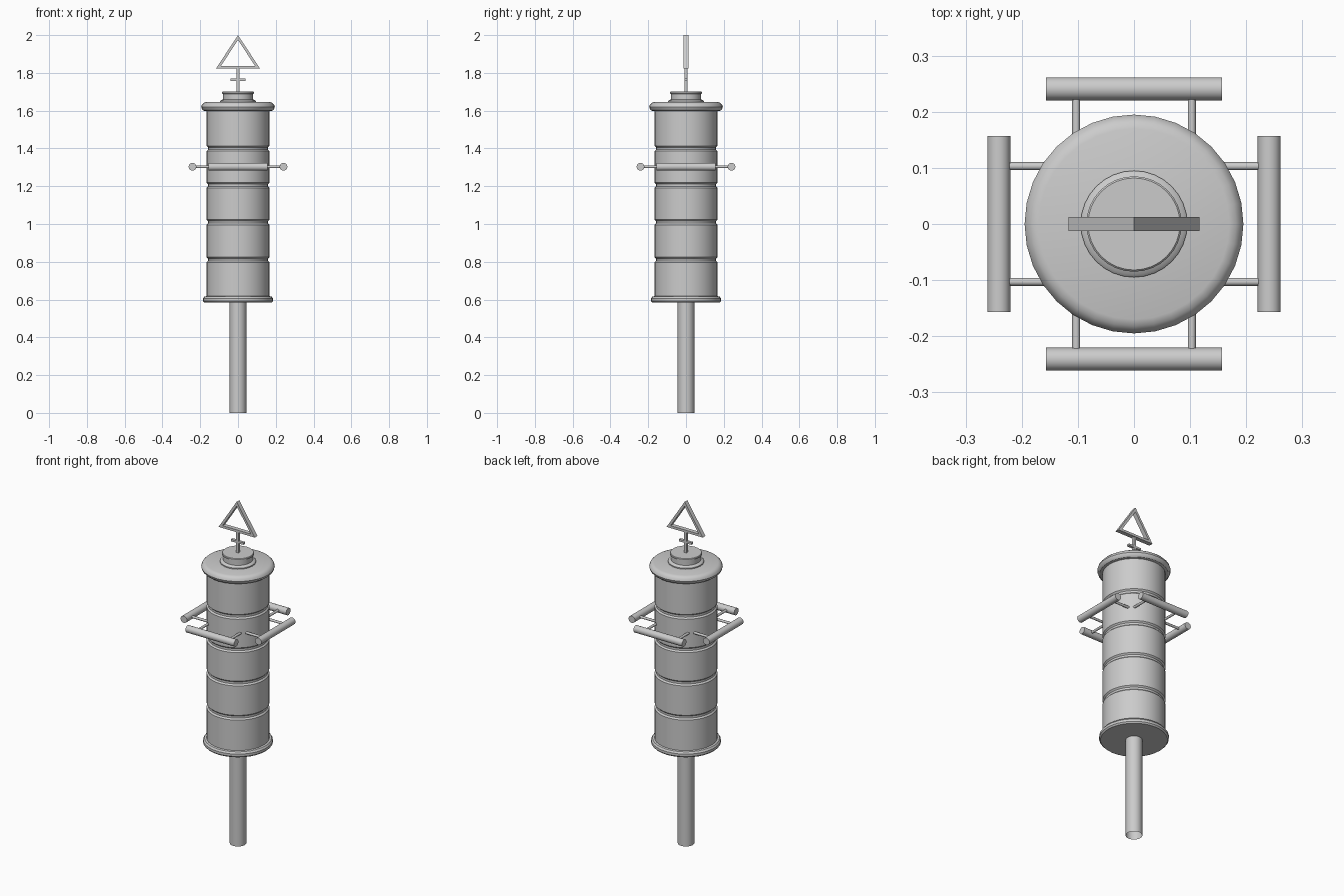
import bpy, bmesh, math
from mathutils import Matrix, Vector

if "Cube" in bpy.data.objects:
    bpy.data.objects.remove(bpy.data.objects["Cube"])


def finish(name, bm, angle=None):
    bmesh.ops.recalc_face_normals(bm, faces=bm.faces)
    me = bpy.data.meshes.new(name)
    bm.to_mesh(me)
    bm.free()
    ob = bpy.data.objects.new(name, me)
    bpy.context.collection.objects.link(ob)
    if angle:
        bpy.ops.object.select_all(action='DESELECT')
        ob.select_set(True)
        bpy.context.view_layer.objects.active = ob
        bpy.ops.object.shade_smooth_by_angle(angle=math.radians(angle))
    return ob


def lathe(name, profile, seg=32):
    """Spin an (r, z) profile around z; r = 0 ends become caps."""
    bm = bmesh.new()
    vs = [bm.verts.new((r, 0, z)) for r, z in profile]
    es = [bm.edges.new(p) for p in zip(vs, vs[1:])]
    bmesh.ops.spin(bm, geom=vs + es, cent=(0, 0, 0), axis=(0, 0, 1),
                   angle=math.tau, steps=seg, use_duplicate=False)
    bmesh.ops.remove_doubles(bm, verts=bm.verts, dist=1e-5)
    return finish(name, bm, 30)


def rod(name, a, b, r, seg=16):
    a, b = Vector(a), Vector(b)
    d = b - a
    m = Matrix.Translation((a + b) / 2) @ d.to_track_quat('Z', 'Y').to_matrix().to_4x4()
    bm = bmesh.new()
    bmesh.ops.create_cone(bm, cap_ends=True, segments=seg, radius1=r, radius2=r,
                          depth=d.length, matrix=m)
    return finish(name, bm, 40)


def box(name, c, size):
    bm = bmesh.new()
    bmesh.ops.create_cube(bm, size=1, matrix=Matrix.Translation(c) @ Matrix.Diagonal((*size, 1)))
    return finish(name, bm)


# Support pole, open at the foot
lathe("pole", [(0.044, 0), (0.044, 0.6)])

# Drum with bottom flange, four grooves and rolled top rim
R = 0.167
prof = [(0, 0.584), (0.178, 0.584), (0.185, 0.592), (0.185, 0.606), (0.178, 0.616), (R, 0.618)]
for z in (0.81, 1.01, 1.205, 1.4):
    prof += [(R, z - 0.014), (R - 0.008, z - 0.006), (R - 0.008, z + 0.006), (R, z + 0.014)]
prof += [(R, 1.598), (0.182, 1.6), (0.191, 1.608), (0.195, 1.62), (0.191, 1.632),
         (0.182, 1.641), (0.17, 1.645), (0, 1.645)]
lathe("drum", prof)

# Neck and lid on top
lathe("neck", [(0.095, 1.64), (0.095, 1.651), (0.09, 1.656), (0.079, 1.66), (0.079, 1.688),
               (0.085, 1.691), (0.085, 1.698), (0.082, 1.701), (0, 1.701)])

# Mast with small crossbar
box("mast", (0, 0, 1.763), (0.016, 0.016, 0.128))
box("crossbar", (0, 0, 1.763), (0.08, 0.016, 0.012))

# Triangular sign frame
half, z0, z1, t, depth = 0.117, 1.822, 2.0, 0.014, 0.0125
leg = math.hypot(half, z1 - z0)
inr = half * (z1 - z0) / (half + leg)
centre = Vector((0, 0, z0 + inr))
outer = [Vector(p) for p in ((-half, 0, z0), (half, 0, z0), (0, 0, z1))]
inner = [centre + (p - centre) * (1 - t / inr) for p in outer]
bm = bmesh.new()
rings = [[bm.verts.new(p + Vector((0, y, 0))) for p in loop]
         for loop, y in ((outer, -depth), (inner, -depth), (inner, depth), (outer, depth))]
for k in range(4):
    a, b = rings[k], rings[(k + 1) % 4]
    for i in range(3):
        j = (i + 1) % 3
        bm.faces.new((a[i], a[j], b[j], b[i]))
finish("triangle_frame", bm)

# Four grab rails, each on two arms
for n, side in enumerate(("front", "right", "back", "left")):
    rot = Matrix.Rotation(n * math.pi / 2, 3, 'Z')
    z = 1.303
    rod(side + "_rail", rot @ Vector((-0.157, -0.241, z)), rot @ Vector((0.157, -0.241, z)), 0.0205, 20)
    for tag, x in (("a", -0.103), ("b", 0.103)):
        rod(f"{side}_arm_{tag}", rot @ Vector((x, -0.115, z)), rot @ Vector((x, -0.235, z)), 0.0072, 12)
